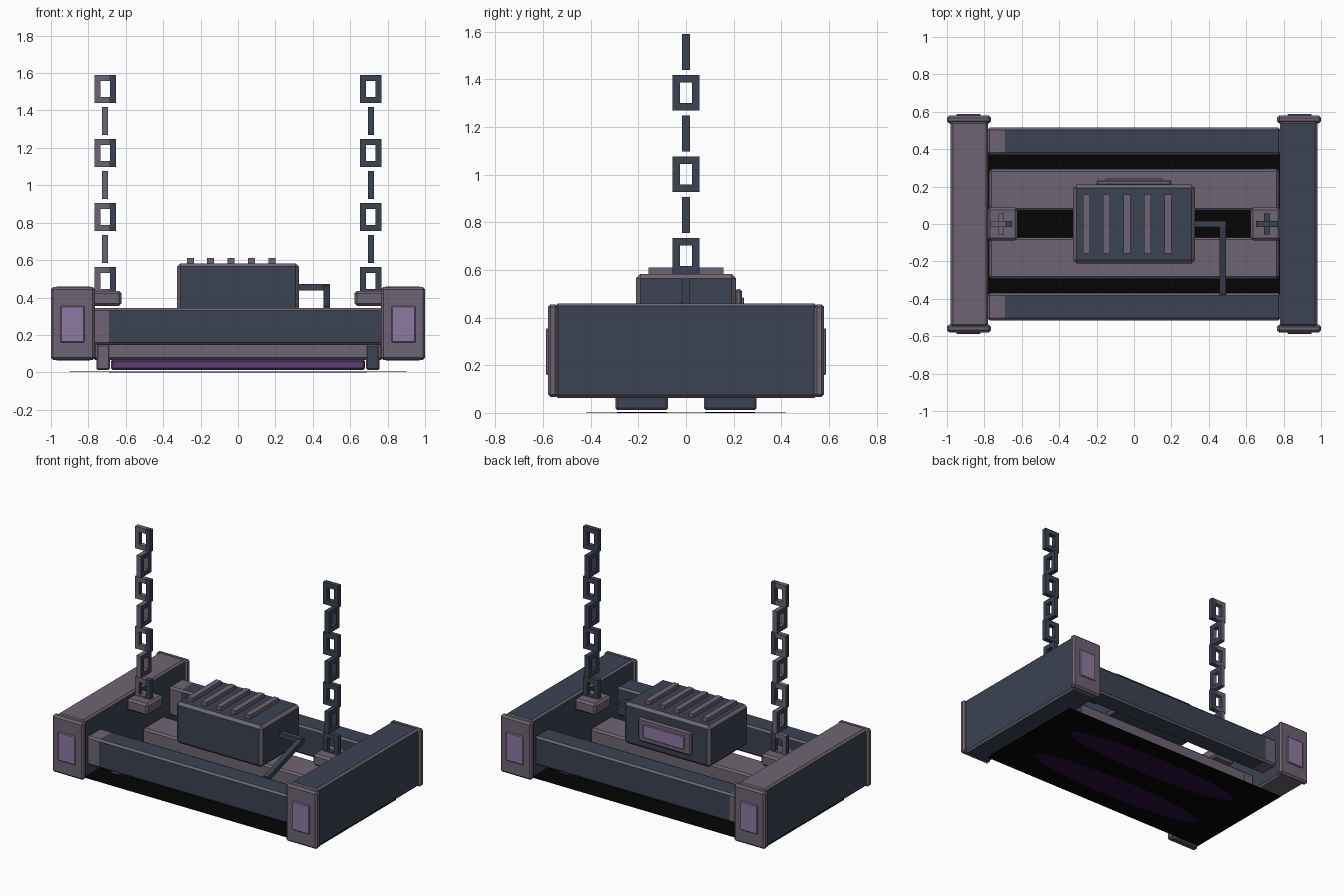
import bpy, bmesh, math
from mathutils import Vector, Matrix

if "Cube" in bpy.data.objects:
    bpy.data.objects.remove(bpy.data.objects["Cube"])


def lin(c):
    c /= 255
    return c / 12.92 if c <= 0.04045 * 1 else ((c + 0.055) / 1.055) ** 2.4


def mat(name, r, g, b):
    m = bpy.data.materials.new(name)
    m.diffuse_color = (lin(r), lin(g), lin(b), 1)
    m.use_nodes = True
    m.node_tree.nodes["Principled BSDF"].inputs["Base Color"].default_value = m.diffuse_color
    return m


NAVY = mat("navy steel", 59, 66, 83)
GREY = mat("mauve grey", 110, 100, 115)
LILAC = mat("lilac light", 142, 121, 162)
VIOLET = mat("violet lamp", 92, 64, 112)
GLOW = mat("dark violet glow", 42, 14, 58)
BLACK = mat("black panel", 5, 5, 5)
SPLIT = -0.69      # navy parts turn grey left of this x


def finish(name, bm, main, trim=GREY):
    """Make the object; navy parts get the grey left-hand section."""
    bmesh.ops.recalc_face_normals(bm, faces=bm.faces[:])
    if main is NAVY:
        bmesh.ops.bisect_plane(bm, geom=bm.verts[:] + bm.edges[:] + bm.faces[:],
                               plane_co=(SPLIT, 0, 0), plane_no=(1, 0, 0))
        bm.normal_update()
        for f in bm.faces:
            if f.calc_center_median().x < SPLIT and abs(f.normal.x) < 0.5:
                f.material_index = 1
    me = bpy.data.meshes.new(name)
    bm.to_mesh(me)
    bm.free()
    me.materials.append(main)
    me.materials.append(trim)
    ob = bpy.data.objects.new(name, me)
    bpy.context.collection.objects.link(ob)
    return ob


def box(name, x, y, z, main, bevel=0.0, trim=GREY):
    """Box from (min, max) ranges with trim-coloured chamfers."""
    lo = Vector((min(x), min(y), min(z)))
    hi = Vector((max(x), max(y), max(z)))
    bm = bmesh.new()
    bmesh.ops.create_cube(bm, size=1, matrix=Matrix.Translation((lo + hi) / 2)
                          @ Matrix.Diagonal((*(hi - lo), 1)))
    if bevel:
        bmesh.ops.bevel(bm, geom=bm.edges[:], offset=bevel, segments=1, profile=0.5,
                        affect='EDGES', material=1)
    return finish(name, bm, main, trim)


def link(name, x, z, turned):
    """Rectangular chain link, in the xz plane or turned into yz."""
    bm = bmesh.new()
    rings = []
    for w, h in ((0.057, 0.075), (0.025, 0.043)):
        for t in (-0.016, 0.016):
            ring = []
            for sx, sz in ((-1, -1), (1, -1), (1, 1), (-1, 1)):
                p = (t, sx * w, sz * h) if turned else (sx * w, t, sz * h)
                ring.append(bm.verts.new(Vector(p) + Vector((x, 0, z))))
            rings.append(ring)
    of, ob, nf, nb = rings
    for a, b in ((of, ob), (ob, nb), (nb, nf), (nf, of)):
        for i in range(4):
            j = (i + 1) % 4
            bm.faces.new((a[i], a[j], b[j], b[i]))
    finish(name, bm, NAVY)


def bar(name, a, b, w):
    """Square bar between two points."""
    a, b = Vector(a), Vector(b)
    d = b - a
    bm = bmesh.new()
    bmesh.ops.create_cube(bm, size=1, matrix=Matrix.Translation((a + b) / 2)
                          @ d.to_track_quat('Z', 'Y').to_matrix().to_4x4()
                          @ Matrix.Diagonal((w, w, d.length, 1)))
    finish(name, bm, NAVY)


for sx, side in ((-1, "left"), (1, "right")):
    # end housings with caps and small lights
    box(f"{side}_housing", (sx * 0.78, sx * 0.98), (-0.55, 0.55), (0.063, 0.46), NAVY, 0.012)
    for sy, end in ((-1, "front"), (1, "back")):
        box(f"{side}_{end}_cap", (sx * 0.765, sx), (sy * 0.538, sy * 0.58), (0.066, 0.456), GREY, 0.012)
        box(f"{side}_{end}_cap_light", (sx * 0.82, sx * 0.95), (sy * 0.575, sy * 0.588),
            (0.16, 0.355), LILAC, 0.005, LILAC)
        # lamp end brackets
        box(f"{side}_{end}_lamp_bracket", (sx * 0.685, sx * 0.757), (sy * 0.075, sy * 0.297),
            (0.012, 0.15), NAVY, 0.008)
    # chain anchors and chains
    box(f"{side}_chain_anchor", (sx * 0.623, sx * 0.785), (-0.088, 0.088), (0.355, 0.436), GREY, 0.014)
    for i in range(7):
        link(f"{side}_chain_link_{i}", sx * 0.71, 1.515 - 0.171 * i, i % 2 == 1)

for sy, end in ((-1, "front"), (1, "back")):
    # long rails, inner lamp trays and lamp strips
    box(f"{end}_rail", (-0.785, 0.785), (sy * 0.37, sy * 0.515), (0.147, 0.343), NAVY, 0.012)
    box(f"{end}_tray", (-0.775, 0.775), (sy * 0.072, sy * 0.294), (0.066, 0.175), GREY, 0.012)
    box(f"{end}_lamp_strip", (-0.68, 0.68), (sy * 0.085, sy * 0.285), (0.012, 0.07), VIOLET, 0.012, VIOLET)
    # oval glow on the underside of the panel
    bm = bmesh.new()
    bmesh.ops.create_cone(bm, cap_ends=True, segments=32, radius1=1, radius2=1, depth=0.002,
                          matrix=Matrix.Translation((0, sy * 0.185, 0.001))
                          @ Matrix.Diagonal((0.69, 0.105, 1, 1)))
    finish(f"{end}_oval_glow", bm, GLOW)

# thin black panel under everything
box("bottom_panel", (-0.9, 0.9), (-0.42, 0.42), (0.001, 0.004), BLACK, 0, BLACK)

# control unit with cooling fins and rear display
box("control_unit", (-0.325, 0.325), (-0.21, 0.21), (0.3, 0.583), NAVY, 0.018)
for i in range(5):
    x = -0.255 + 0.109 * i
    box(f"cooling_fin_{i}", (x - 0.019, x + 0.019), (-0.157, 0.157), (0.57, 0.61), GREY)
box("display_frame", (-0.2, 0.2), (0.205, 0.236), (0.36, 0.52), GREY, 0.01)
box("display_light", (-0.155, 0.155), (0.233, 0.243), (0.395, 0.485), LILAC, 0.003, LILAC)

# power conduit from the unit to the front rail
bar("conduit_out", (0.31, 0, 0.455), (0.492, 0, 0.455), 0.034)
bar("conduit_down", (0.475, 0.01, 0.455), (0.475, -0.375, 0.335), 0.034)
